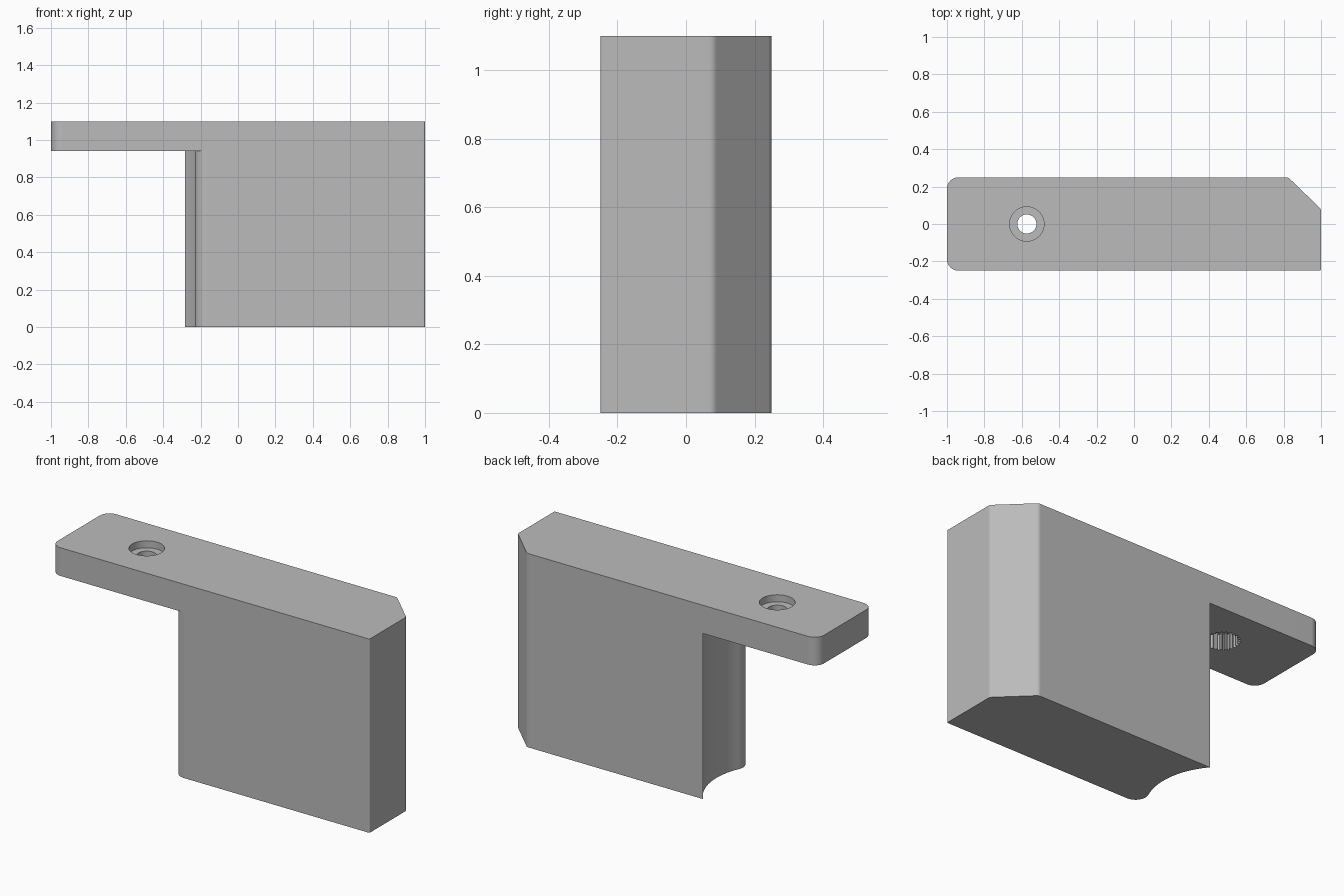
import bpy
import bmesh
from math import sin, cos, tan, pi, sqrt, atan2, radians
from mathutils import Vector

cube = bpy.data.objects.get("Cube")
if cube:
    bpy.data.objects.remove(cube, do_unlink=True)

HEIGHT = 1.10        # full height
ARM_Z = 0.94         # underside of the arm
HALF = 0.249         # half depth
HOLE_X = -0.573      # screw hole axis
RELIEF_R = 0.383     # concave relief around the screw hole
LIP_R = 0.065        # rounded lip on the front of the relief

grey = bpy.data.materials.new("light_grey")
grey.use_nodes = True
color = (0.5, 0.5, 0.5, 1)
grey.diffuse_color = color
grey.node_tree.nodes["Principled BSDF"].inputs["Base Color"].default_value = color


def prism(name, outline, z0, z1):
    """Extrude a flat outline between two heights."""
    bm = bmesh.new()
    face = bm.faces.new([bm.verts.new((x, y, z0)) for x, y in outline])
    top = bmesh.ops.extrude_face_region(bm, geom=[face])["geom"]
    verts = [v for v in top if isinstance(v, bmesh.types.BMVert)]
    bmesh.ops.translate(bm, verts=verts, vec=(0, 0, z1 - z0))
    bmesh.ops.recalc_face_normals(bm, faces=bm.faces)
    mesh = bpy.data.meshes.new(name)
    bm.to_mesh(mesh)
    bm.free()
    mesh.materials.append(grey)
    obj = bpy.data.objects.new(name, mesh)
    bpy.context.collection.objects.link(obj)
    return obj


def arc(cx, cy, r, a0, a1, n):
    steps = [a0 + (a1 - a0) * i / n for i in range(n + 1)]
    return [(cx + r * cos(a), cy + r * sin(a)) for a in steps]


def rounded(corners, n=8):
    """Polygon outline with a fillet radius at each corner."""
    pts = []
    for i, (x, y, r) in enumerate(corners):
        p = Vector((x, y, 0))
        u = (Vector((*corners[i - 1][:2], 0)) - p).normalized()
        v = (Vector((*corners[(i + 1) % len(corners)][:2], 0)) - p).normalized()
        half = u.angle(v) / 2
        d = r / tan(half)
        c = p + (u + v).normalized() * r / sin(half)
        start, end = (p + u * d - c).normalized(), (p + v * d - c).normalized()
        pts += [(c + start.slerp(end, k / n) * r).xy for k in range(n + 1)]
    return pts


def circle(r, n=48):
    return arc(HOLE_X, 0, r, 0, 2 * pi * (n - 1) / n, n - 1)


def cut(obj, cutter):
    mod = obj.modifiers.new("cut", "BOOLEAN")
    mod.operation = "DIFFERENCE"
    mod.solver = "EXACT"
    mod.object = cutter
    bpy.context.view_layer.objects.active = obj
    bpy.ops.object.modifier_apply(modifier=mod.name)
    bpy.data.objects.remove(cutter, do_unlink=True)


# Body: full-height block with rounded arm end and one chamfered corner
body = prism("bracket_body", rounded([
    (-1, -HALF, 0.06), (1, -HALF, 0.008), (1, 0.08, 0.03),
    (0.825, HALF, 0.03), (-1, HALF, 0.06)]), 0, HEIGHT)

# Space below the arm, bounded by the rounded lip and the concave relief
lip_y = -HALF + LIP_R
lip_x = HOLE_X + sqrt((RELIEF_R + LIP_R) ** 2 - lip_y ** 2)
touch = atan2(lip_y, lip_x - HOLE_X)
under = [(-1.3, -0.5), (lip_x, -0.5)]
under += arc(lip_x, lip_y, LIP_R, 1.5 * pi, touch + pi, 12)
under += arc(HOLE_X, 0, RELIEF_R, touch, 0.85, 32)[1:]
under += [(HOLE_X + RELIEF_R * cos(0.85), 0.5), (-1.3, 0.5)]
cut(body, prism("under_arm_cutter", under, -0.2, ARM_Z))

# Screw hole: counterbore above, through hole, ribbed socket below
cut(body, prism("counterbore_cutter", circle(0.092), HEIGHT - 0.04, HEIGHT + 0.1))
cut(body, prism("through_hole_cutter", circle(0.051), ARM_Z - 0.1, HEIGHT + 0.1))
teeth = 24
ribs = []
for i in range(teeth * 4):
    r = 0.092 if i % 4 < 2 else 0.08
    a = 2 * pi * i / (teeth * 4)
    ribs.append((HOLE_X + r * cos(a), r * sin(a)))
cut(body, prism("ribbed_socket_cutter", ribs, ARM_Z - 0.1, ARM_Z + 0.09))

# Smooth fillets, crisp edges
bpy.ops.object.select_all(action="DESELECT")
body.select_set(True)
bpy.context.view_layer.objects.active = body
bpy.ops.object.shade_smooth_by_angle(angle=radians(30))
weighted = body.modifiers.new("flat_faces", "WEIGHTED_NORMAL")
weighted.keep_sharp = True
